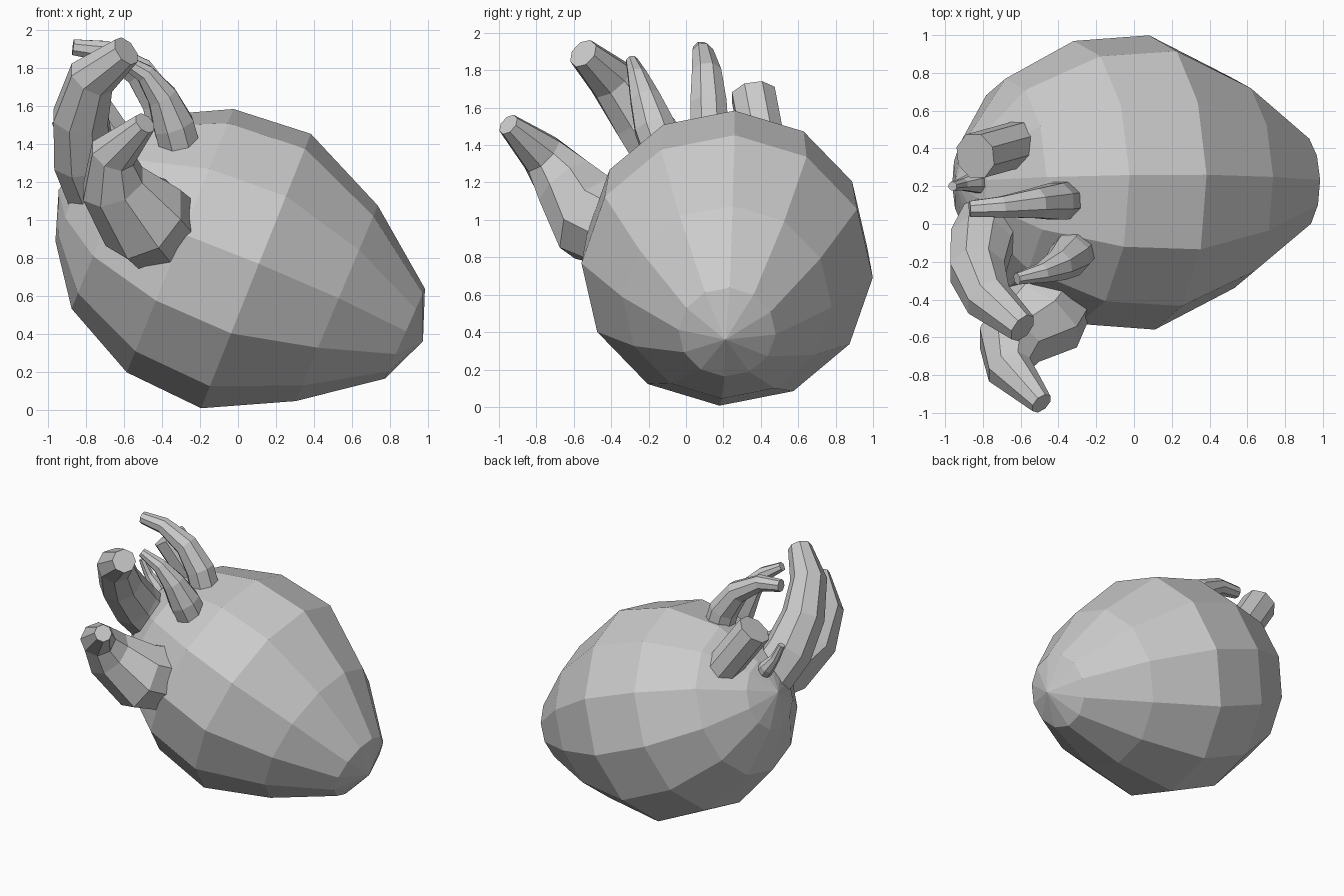
import bpy, bmesh, math
from mathutils import Vector

if "Cube" in bpy.data.objects:
    bpy.data.objects.remove(bpy.data.objects["Cube"])


def loft(name, path, radii, sides, side_axis, twist=0.0, poles=None):
    """Skin flat-faced rings along a path; ends are capped or closed to poles."""
    pts = [Vector(p) for p in path]
    bm = bmesh.new()
    rings = []
    for i, (p, r) in enumerate(zip(pts, radii)):
        a, b = pts[max(i - 1, 0)], pts[min(i + 1, len(pts) - 1)]
        t = (b - a).normalized()
        u = Vector(side_axis)
        u = (u - t * u.dot(t)).normalized()
        v = t.cross(u)
        ring = []
        for k in range(sides):
            ang = 2 * math.pi * k / sides + twist
            ring.append(bm.verts.new(p + r * (math.cos(ang) * u + math.sin(ang) * v)))
        rings.append(ring)
    for lo, hi in zip(rings, rings[1:]):
        for k in range(sides):
            n = (k + 1) % sides
            bm.faces.new((lo[k], lo[n], hi[n], hi[k]))
    for ring, pole in zip((rings[0], rings[-1]), poles or (None, None)):
        if pole is None:
            bm.faces.new(ring)
        else:
            tip = bm.verts.new(pole)
            for k in range(sides):
                bm.faces.new((ring[k], ring[(k + 1) % sides], tip))
    bmesh.ops.recalc_face_normals(bm, faces=bm.faces)
    mesh = bpy.data.meshes.new(name)
    bm.to_mesh(mesh)
    bm.free()
    obj = bpy.data.objects.new(name, mesh)
    bpy.context.collection.objects.link(obj)
    return obj


# Main muscle: tilted egg with 12 segments and 6 rings
loft("heart_body",
     [(-0.87, 0.22, 1.12), (-0.67, 0.22, 1.04), (-0.305, 0.22, 0.89),
      (0.095, 0.22, 0.73), (0.52, 0.22, 0.56), (0.88, 0.22, 0.40)],
     [0.25, 0.55, 0.75, 0.78, 0.56, 0.26], 12, (0, 1, 0), math.radians(-3),
     poles=((-0.945, 0.22, 1.16), (0.975, 0.21, 0.36)))

# Vessels: name, path, radii
vessels = [
    ("front_artery",
     [(-0.42, -0.32, 0.96), (-0.50, -0.50, 1.01), (-0.66, -0.64, 1.19),
      (-0.66, -0.77, 1.35), (-0.49, -0.95, 1.51)],
     [0.25, 0.25, 0.18, 0.125, 0.062]),
    ("large_upper_artery",
     [(-0.72, 0.08, 1.10), (-0.81, -0.10, 1.33), (-0.83, -0.25, 1.54),
      (-0.77, -0.40, 1.75), (-0.59, -0.55, 1.89)],
     [0.17, 0.175, 0.155, 0.13, 0.085]),
    ("top_vessel",
     [(-0.35, 0.13, 1.40), (-0.41, 0.12, 1.62), (-0.52, 0.11, 1.78),
      (-0.70, 0.09, 1.89), (-0.87, 0.08, 1.91)],
     [0.11, 0.105, 0.085, 0.06, 0.045]),
    ("small_top_vessel",
     [(-0.30, -0.12, 1.36), (-0.34, -0.17, 1.50), (-0.40, -0.22, 1.65),
      (-0.49, -0.26, 1.77), (-0.62, -0.29, 1.85)],
     [0.115, 0.115, 0.085, 0.055, 0.033]),
    ("rear_stub",
     [(-0.55, 0.44, 1.25), (-0.84, 0.36, 1.67)],
     [0.125, 0.125]),
    ("tiny_side_vessel",
     [(-0.76, 0.21, 1.20), (-0.85, 0.22, 1.33), (-0.91, 0.21, 1.41),
      (-0.96, 0.20, 1.52)],
     [0.06, 0.055, 0.035, 0.025]),
]
for name, path, radii in vessels:
    axis = (1, 0, 0) if name in ("front_artery", "large_upper_artery") else (0, 1, 0)
    loft(name, path, radii, 8, axis, math.pi / 8)
